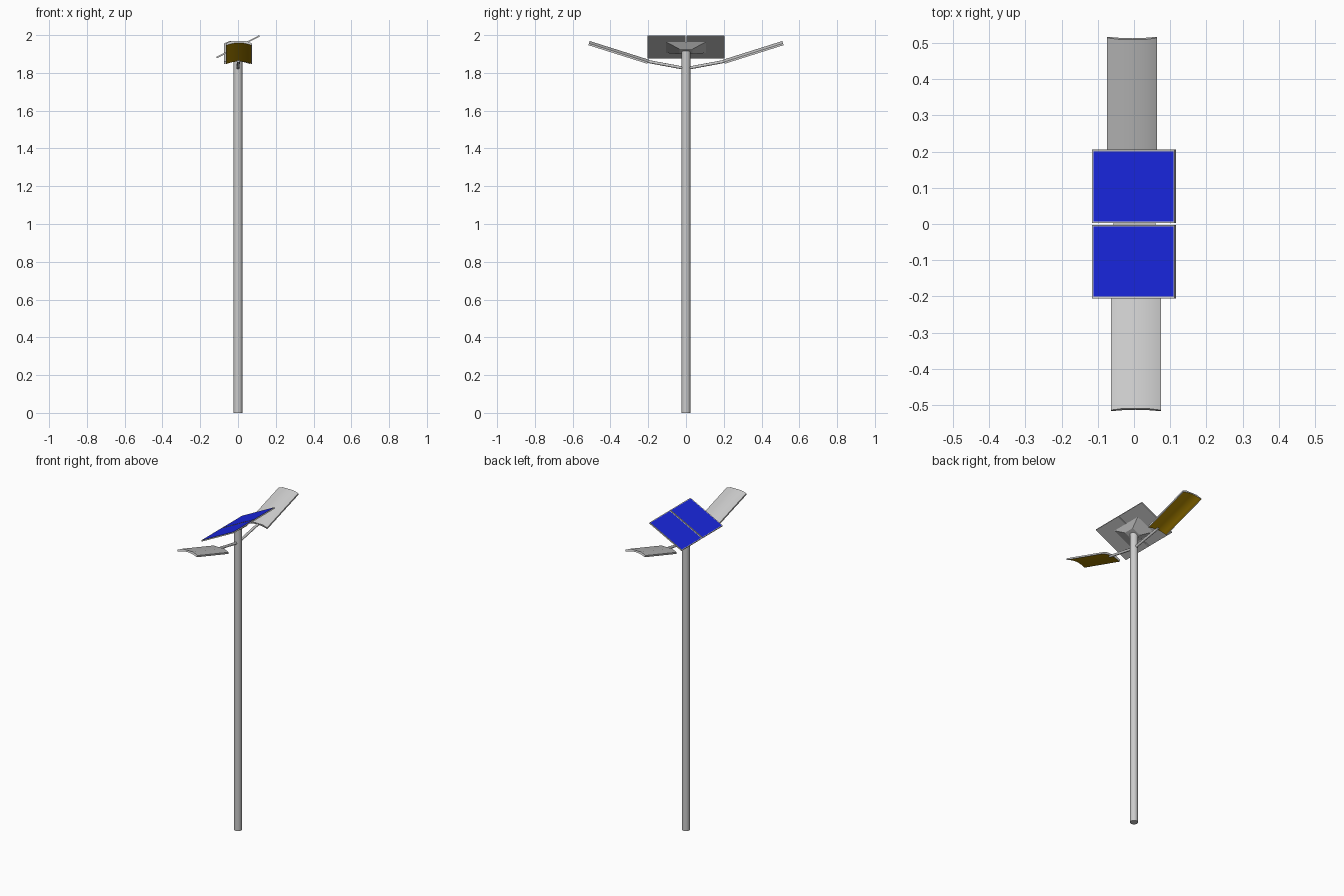
import bpy, bmesh, math
from mathutils import Matrix, Vector

if "Cube" in bpy.data.objects:
    bpy.data.objects.remove(bpy.data.objects["Cube"])

TILT = math.radians(-26.8)
PANEL = Matrix.Translation((0, 0, 1.938)) @ Matrix.Rotation(TILT, 4, 'Y')


def material(name, color):
    m = bpy.data.materials.new(name)
    m.diffuse_color = color
    m.use_nodes = True
    m.node_tree.nodes["Principled BSDF"].inputs["Base Color"].default_value = m.diffuse_color
    return m


grey = material("grey", (0.6, 0.6, 0.6, 1))
blue = material("solar_blue", (0.01, 0.02, 0.75, 1))
amber = material("lamp_amber", (0.5, 0.28, 0.0, 1))


def finish(name, bm, matrix, mats=(grey,), smooth=False):
    bmesh.ops.recalc_face_normals(bm, faces=bm.faces)
    me = bpy.data.meshes.new(name)
    bm.to_mesh(me)
    bm.free()
    for m in mats:
        me.materials.append(m)
    ob = bpy.data.objects.new(name, me)
    ob.matrix_world = matrix
    bpy.context.collection.objects.link(ob)
    if smooth:
        bpy.ops.object.select_all(action='DESELECT')
        ob.select_set(True)
        bpy.context.view_layer.objects.active = ob
        bpy.ops.object.shade_smooth_by_angle(angle=math.radians(35))
    return ob


def rod(name, a, b, radius, sides, turn=Matrix()):
    a, b = Vector(a), Vector(b)
    bm = bmesh.new()
    bmesh.ops.create_cone(bm, cap_ends=True, segments=sides, radius1=radius,
                          radius2=radius, depth=(b - a).length)
    rot = (b - a).to_track_quat('Z', 'Y').to_matrix().to_4x4()
    finish(name, bm, turn @ Matrix.Translation((a + b) / 2) @ rot, smooth=True)


def solar_panel(name, y):
    # framed slab with a slightly sunken blue cell area
    bm = bmesh.new()
    bmesh.ops.create_cube(bm, size=1)
    bmesh.ops.scale(bm, vec=(0.255, 0.202, 0.008), verts=bm.verts)
    top = max(bm.faces, key=lambda f: f.calc_center_median().z)
    bmesh.ops.inset_region(bm, faces=[top], thickness=0.006)
    bmesh.ops.translate(bm, vec=(0, 0, -0.001), verts=top.verts)
    top.material_index = 1
    finish(name, bm, PANEL @ Matrix.Translation((0, y, 0)), (grey, blue))


def lamp(name, turn):
    # bent shell: faceted top, arched amber underside, running along -y
    top = [(-0.069, -0.013), (-0.04, 0.0), (0.037, 0.0), (0.069, -0.013)]
    n = 8
    under = []
    for i in range(n + 1):
        t = 1 - 2 * i / n
        under.append((0.065 * t, -0.010 - 0.013 * t * t))
    outline = top + [(0.069, -0.023)] + under + [(-0.069, -0.023)]
    bm = bmesh.new()
    rings = [[bm.verts.new((x, y, z)) for x, z in outline] for y in (0, -0.328)]
    count = len(outline)
    for i in range(count):
        j = (i + 1) % count
        f = bm.faces.new((rings[0][i], rings[0][j], rings[1][j], rings[1][i]))
        if 5 <= i < 5 + n:
            f.material_index = 1
    bm.faces.new(rings[0])
    bm.faces.new(rings[1])
    place = (turn @ Matrix.Translation((0.005, -0.197, 1.87))
             @ Matrix.Rotation(math.radians(-17.5), 4, 'X'))
    finish(name, bm, place, (grey, amber), smooth=True)


# Pole
rod("pole", (0, 0, 0), (0, 0, 1.915), 0.0235, 24)

# Two tilted solar panels
solar_panel("solar_panel_front", -0.104)
solar_panel("solar_panel_back", 0.104)

# Tapered bracket joining the pole to the panels
bm = bmesh.new()
bmesh.ops.create_cube(bm, size=1)
for v in bm.verts:
    s = (0.13, 0.21) if v.co.z > 0 else (0.06, 0.07)
    v.co = (v.co.x * s[0], v.co.y * s[1], -0.004 if v.co.z > 0 else -0.028)
finish("panel_bracket", bm, PANEL)

# Arms and lamps on both sides, the back one turned half a circle
for side, angle in (("front", 0), ("back", math.pi)):
    turn = Matrix.Rotation(angle, 4, 'Z')
    rod("lamp_arm_" + side, (0, 0, 1.823), (0.002, -0.215, 1.863), 0.008, 12, turn)
    lamp("lamp_" + side, turn)
